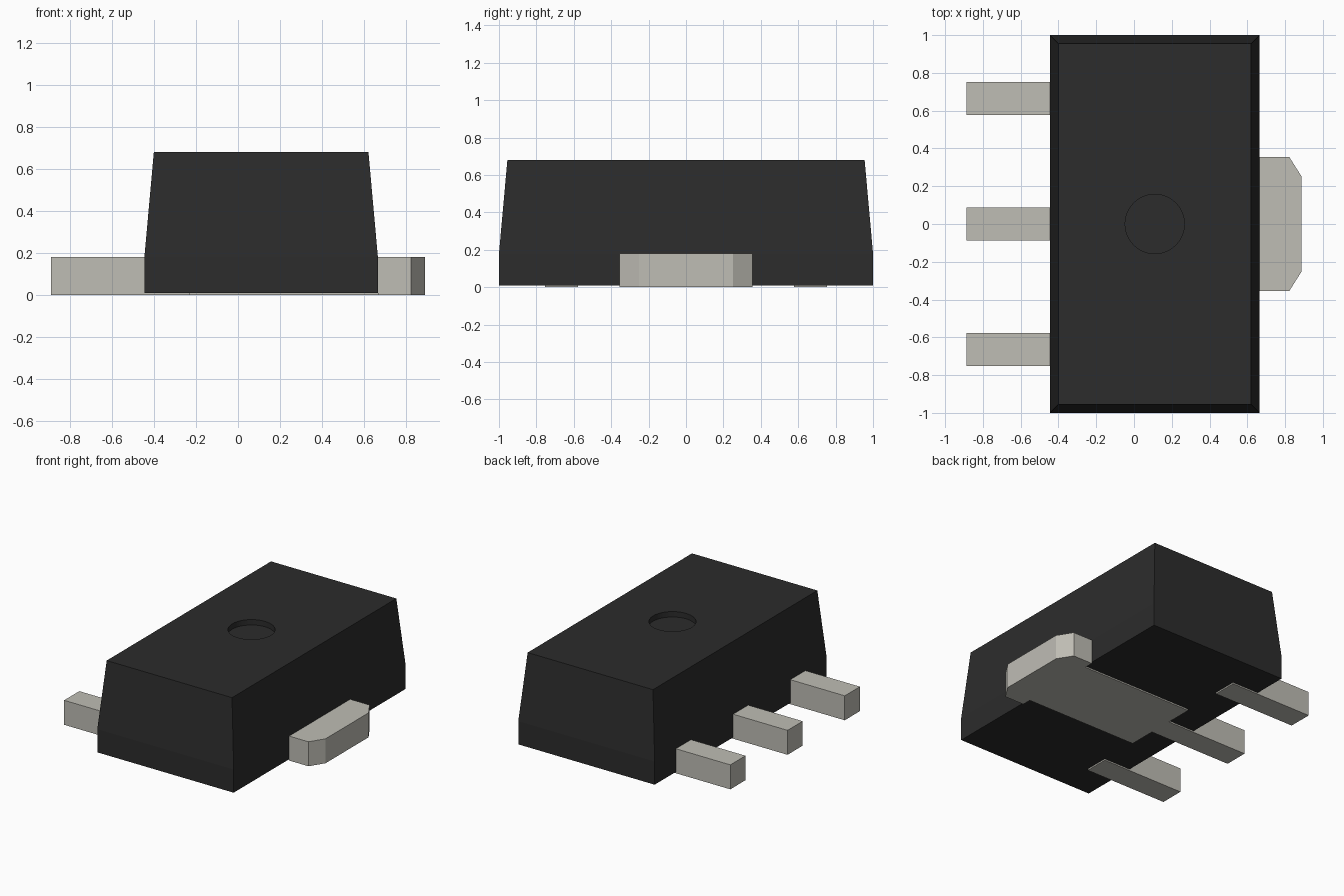
import bpy
import bmesh

if "Cube" in bpy.data.objects:
    bpy.data.objects.remove(bpy.data.objects["Cube"])


def material(name, color):
    mat = bpy.data.materials.new(name)
    mat.diffuse_color = (*color, 1)
    mat.use_nodes = True
    mat.node_tree.nodes["Principled BSDF"].inputs["Base Color"].default_value = mat.diffuse_color
    return mat


black = material("black_resin", (0.025, 0.025, 0.025))
metal = material("tinned_metal", (0.52, 0.51, 0.46))


def finish(name, bm, mat):
    bmesh.ops.recalc_face_normals(bm, faces=bm.faces[:])
    mesh = bpy.data.meshes.new(name)
    bm.to_mesh(mesh)
    bm.free()
    mesh.materials.append(mat)
    obj = bpy.data.objects.new(name, mesh)
    bpy.context.collection.objects.link(obj)
    return obj


def plate(name, outline, z0, z1, mat):
    """Extrude a flat outline from z0 to z1."""
    bm = bmesh.new()
    face = bm.faces.new([bm.verts.new((x, y, z0)) for x, y in outline])
    top = bmesh.ops.extrude_face_region(bm, geom=[face])["geom"]
    verts = [v for v in top if isinstance(v, bmesh.types.BMVert)]
    bmesh.ops.translate(bm, verts=verts, vec=(0, 0, z1 - z0))
    return finish(name, bm, mat)


# Moulded body: straight skirt, then tapered up to the top face
bm = bmesh.new()
rings = []
for z, x0, x1, y in [(0.01, -0.445, 0.665, 1.0),
                     (0.18, -0.445, 0.665, 1.0),
                     (0.68, -0.40, 0.62, 0.955)]:
    rings.append([bm.verts.new(p) for p in
                  [(x0, -y, z), (x1, -y, z), (x1, y, z), (x0, y, z)]])
bm.faces.new(rings[0])
bm.faces.new(rings[-1])
for low, high in zip(rings, rings[1:]):
    for i in range(4):
        j = (i + 1) % 4
        bm.faces.new((low[i], low[j], high[j], high[i]))
body = finish("body", bm, black)

# Round dimple sunk into the top
bpy.ops.mesh.primitive_cylinder_add(vertices=48, radius=0.157, depth=0.2,
                                    location=(0.11, 0, 0.74))
cutter = bpy.context.object
cutter.name = "dimple_cutter"
cutter.data.materials.append(black)
cutter.hide_render = True
cutter.hide_set(True)
cut = body.modifiers.new("dimple", "BOOLEAN")
cut.operation = "DIFFERENCE"
cut.object = cutter
cut.solver = "EXACT"

# Outer leads
for name, y in (("front_lead", -0.665), ("back_lead", 0.665)):
    plate(name, [(-0.888, y - 0.088), (-0.23, y - 0.088),
                 (-0.23, y + 0.088), (-0.888, y + 0.088)], 0, 0.18, metal)

# Middle lead widening into the heat tab with chamfered corners
half = [(-0.888, 0.088), (-0.23, 0.088), (-0.23, 0.288), (0.665, 0.288),
        (0.665, 0.355), (0.822, 0.355), (0.888, 0.25)]
outline = half + [(x, -y) for x, y in reversed(half)]
plate("middle_lead_and_tab", outline, 0, 0.18, metal)
